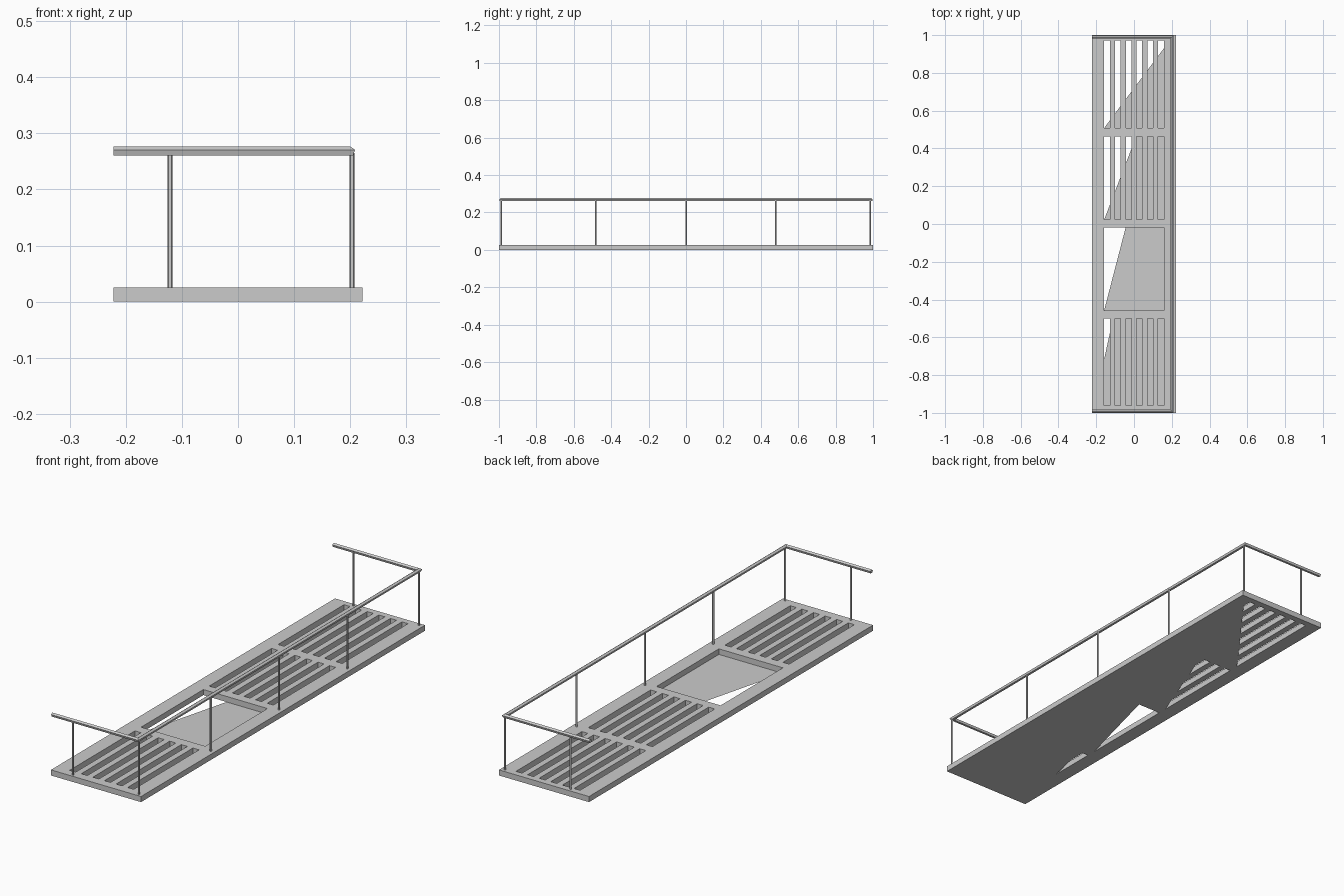
import bpy, bmesh, math

if "Cube" in bpy.data.objects:
    bpy.data.objects.remove(bpy.data.objects["Cube"])

W, L, T = 0.222, 1.0, 0.025          # deck half width, half length, thickness
RAIL_X, RAIL_Y = 0.2, 0.99           # handrail centre lines


def finish(name, bm, recalc=True):
    if recalc:
        bmesh.ops.recalc_face_normals(bm, faces=bm.faces)
    mesh = bpy.data.meshes.new(name)
    bm.to_mesh(mesh)
    bm.free()
    ob = bpy.data.objects.new(name, mesh)
    bpy.context.collection.objects.link(ob)
    return ob


# Deck: cell grid with slots and one open hatch, extruded to thickness
slots = [(-0.158 + i * 0.0572, -0.158 + i * 0.0572 + 0.03) for i in range(6)]
xs = [-W] + [x for s in slots for x in s] + [W]
ys = [-L, -0.96, -0.5, -0.457, -0.018, 0.023, 0.462, 0.508, 0.972, L]
HATCH_ROW = 3
bm = bmesh.new()
grid = [[bm.verts.new((x, y, T)) for x in xs] for y in ys]
for j in range(len(ys) - 1):
    for i in range(len(xs) - 1):
        in_panel = j % 2 == 1
        hatch = j == HATCH_ROW and 0 < i < len(xs) - 2
        if (in_panel and i % 2 == 1) or hatch:
            continue
        bm.faces.new((grid[j][i], grid[j][i + 1], grid[j + 1][i + 1], grid[j + 1][i]))
bmesh.ops.delete(bm, geom=[v for v in bm.verts if not v.link_faces], context='VERTS')
top = bm.faces[:]
ext = bmesh.ops.extrude_face_region(bm, geom=top, use_keep_orig=True)
for v in [g for g in ext['geom'] if isinstance(g, bmesh.types.BMVert)]:
    v.co.z = 0
finish("deck", bm)

# Thin underside sheets that partly close the panels
a, b = xs[1], xs[-2]
sheets = [
    [(a, 0.508), (b, 0.508), (b, 0.93)],
    [(a, 0.023), (b, 0.023), (b, 0.462), (0.011, 0.462)],
    [(a, -0.457), (b, -0.457), (b, -0.018), (-0.044, -0.018)],
    [(a, -0.96), (b, -0.96), (b, -0.5), (-0.111, -0.5), (a, -0.715)],
]
bm = bmesh.new()
for poly in sheets:
    bm.faces.new([bm.verts.new((x, y, 0)) for x, y in reversed(poly)])
finish("underside_sheet", bm, recalc=False)

# Handrail: five-sided section swept along a mitred U path
R = 0.0088
bm = bmesh.new()
rings = [[] for _ in range(4)]
for k in range(5):
    ang = math.pi / 2 + k * math.tau / 5
    o, z = R * math.cos(ang), 0.268 + R * math.sin(ang)
    x, y = RAIL_X + o, RAIL_Y + o
    for ring, p in zip(rings, [(-W, -y), (x, -y), (x, y), (-W, y)]):
        ring.append(bm.verts.new((*p, z)))
for r0, r1 in zip(rings, rings[1:]):
    for k in range(5):
        n = (k + 1) % 5
        bm.faces.new((r0[k], r0[n], r1[n], r1[k]))
bm.faces.new(rings[0])
bm.faces.new(rings[-1])
finish("handrail", bm)

# Posts
posts = [(0.203, y) for y in (-0.988, -0.482, 0, 0.48, 0.985)]
posts += [(-0.121, -0.988), (-0.121, 0.985)]
for n, (x, y) in enumerate(posts):
    bpy.ops.mesh.primitive_cylinder_add(vertices=5, radius=0.0045, depth=0.245,
                                        location=(x, y, 0.02 + 0.1225))
    bpy.context.object.name = f"rail_post_{n + 1}"
